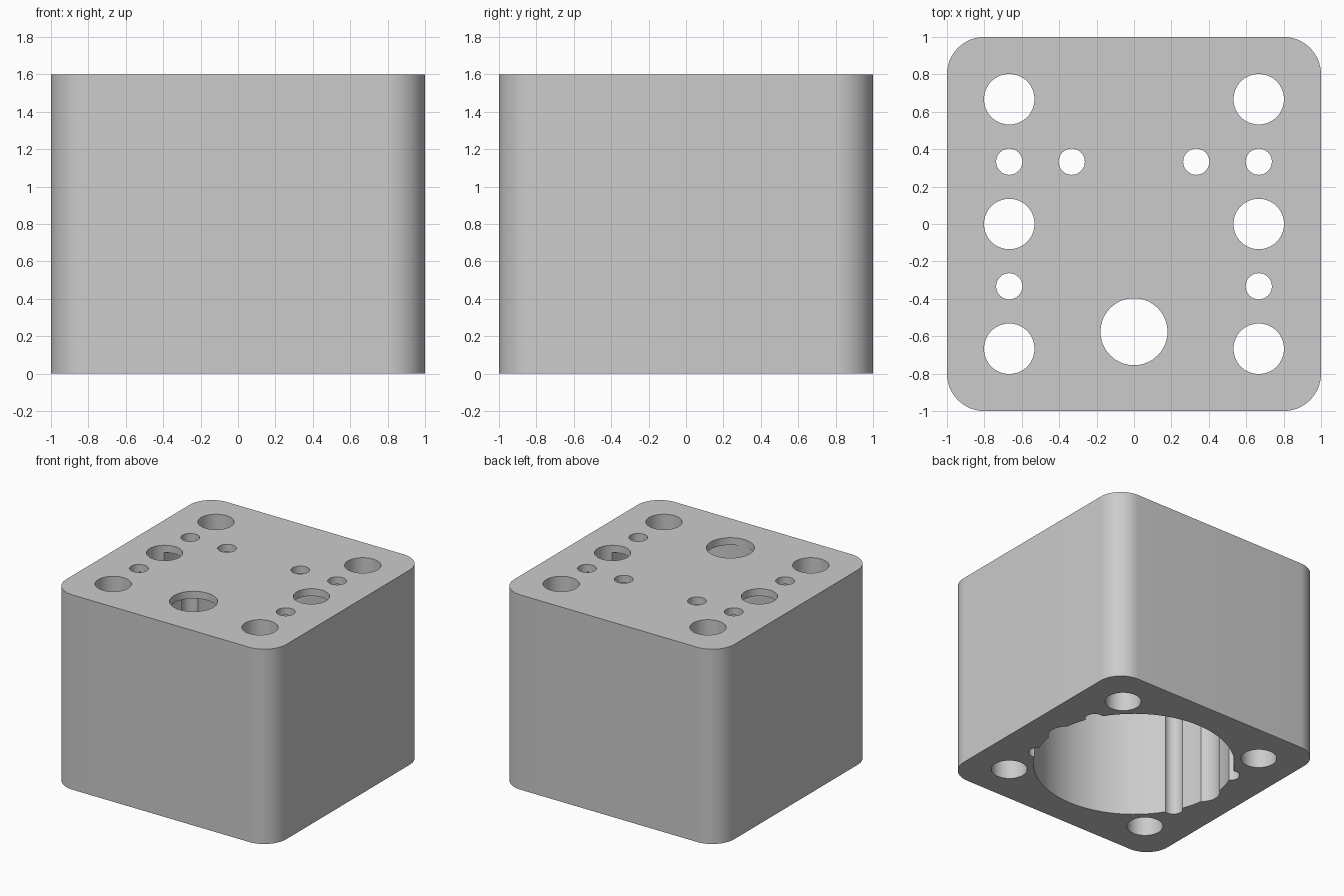
import bpy
import bmesh

HEIGHT = 1.6
PLATE = 0.06      # thickness of the closed top
scene = bpy.context.scene

old = bpy.data.objects.get("Cube")
if old:
    bpy.data.objects.remove(old, do_unlink=True)

grey = bpy.data.materials.new("plain_grey")
grey.use_nodes = True
grey.diffuse_color = (0.6, 0.6, 0.6, 1)
grey.node_tree.nodes["Principled BSDF"].inputs["Base Color"].default_value = (0.6, 0.6, 0.6, 1)


def activate(obj):
    bpy.ops.object.select_all(action='DESELECT')
    obj.select_set(True)
    bpy.context.view_layer.objects.active = obj


def rounded_block(name, corner):
    """Square block on z = 0 with rounded vertical edges."""
    mesh = bpy.data.meshes.new(name)
    bm = bmesh.new()
    bmesh.ops.create_cube(bm, size=2)
    for v in bm.verts:
        v.co.z = HEIGHT if v.co.z > 0 else 0
    upright = [e for e in bm.edges if abs(e.verts[0].co.z - e.verts[1].co.z) > 1]
    bmesh.ops.bevel(bm, geom=upright, offset=corner, segments=16,
                    profile=0.5, affect='EDGES')
    bm.to_mesh(mesh)
    bm.free()
    mesh.materials.append(grey)
    obj = bpy.data.objects.new(name, mesh)
    scene.collection.objects.link(obj)
    return obj


def drill(target, x, y, radius, top, sides=64):
    """Cut a vertical round hole from below the block up to the given height."""
    bottom = -0.2
    bpy.ops.mesh.primitive_cylinder_add(vertices=sides, radius=radius, depth=top - bottom,
                                        location=(x, y, (top + bottom) / 2))
    cutter = bpy.context.object
    cutter.name = "hole_cutter"
    cutter.hide_render = True
    cutter.data.materials.append(grey)
    activate(target)
    mod = target.modifiers.new("hole", 'BOOLEAN')
    mod.operation = 'DIFFERENCE'
    mod.solver = 'EXACT'
    mod.object = cutter
    bpy.ops.object.modifier_apply(modifier=mod.name)
    bpy.data.objects.remove(cutter, do_unlink=True)


block = rounded_block("housing_block", 0.2)
through = HEIGHT + 0.2

# Wide blind bore, open at the bottom
drill(block, 0, 0, 0.757, HEIGHT - PLATE, sides=128)

# Side holes, mirrored; the inner ones leave grooves along the bore wall
for side in (-1, 1):
    for y in (-0.667, 0, 0.667):
        drill(block, side * 0.667, y, 0.135, through)
    for y in (-0.333, 0.333):
        drill(block, side * 0.667, y, 0.07, through, sides=48)
    drill(block, side * 0.333, 0.333, 0.07, through, sides=48)

# Shaft hole near the front
drill(block, 0, -0.576, 0.179, through)

activate(block)
bpy.ops.object.shade_smooth_by_angle(angle=0.5)
